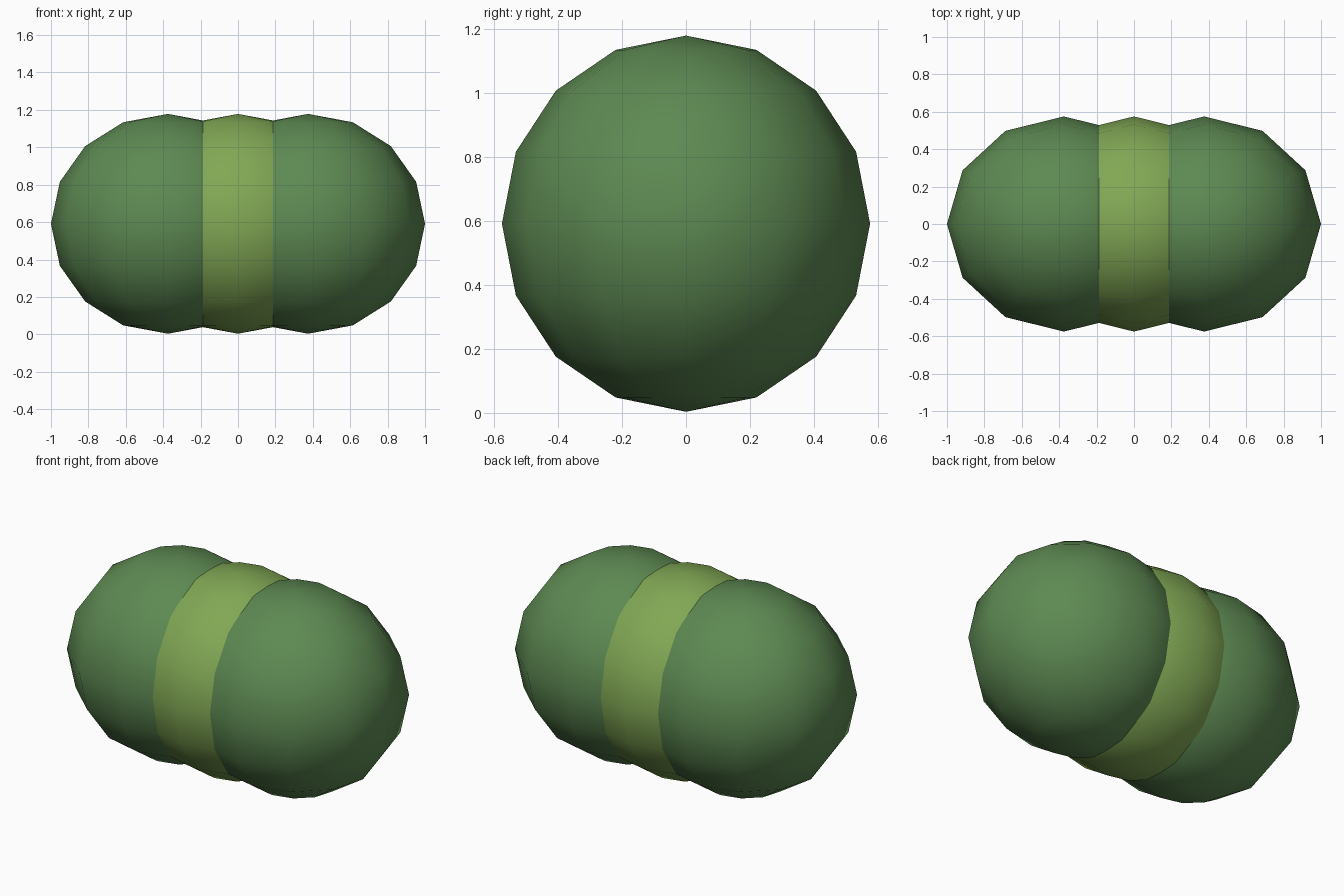
import bpy

if "Cube" in bpy.data.objects:
    bpy.data.objects.remove(bpy.data.objects["Cube"])

R = 0.625          # half-length of each lobe along x
STEP = 0.6 * R     # distance between lobe centres


def material(name, color):
    mat = bpy.data.materials.new(name)
    mat.diffuse_color = (*color, 1.0)
    mat.use_nodes = True
    mat.node_tree.nodes["Principled BSDF"].inputs["Base Color"].default_value = mat.diffuse_color
    return mat


def lobe(name, x, mat):
    bpy.ops.mesh.primitive_uv_sphere_add(segments=12, ring_count=8, radius=R,
                                         location=(x, 0, 0.591))
    obj = bpy.context.object
    obj.name = name
    obj.scale = (1.0, 0.92, 0.94)
    bpy.ops.object.transform_apply(location=False, rotation=False, scale=True)
    bpy.ops.object.shade_smooth()
    obj.data.materials.append(mat)


dark = material("dark_green", (0.11, 0.25, 0.085))
light = material("light_green", (0.22, 0.39, 0.09))

# Two dark outer lobes overlapping a lighter middle lobe
lobe("left_lobe", -STEP, dark)
lobe("middle_lobe", 0.0, light)
lobe("right_lobe", STEP, dark)
